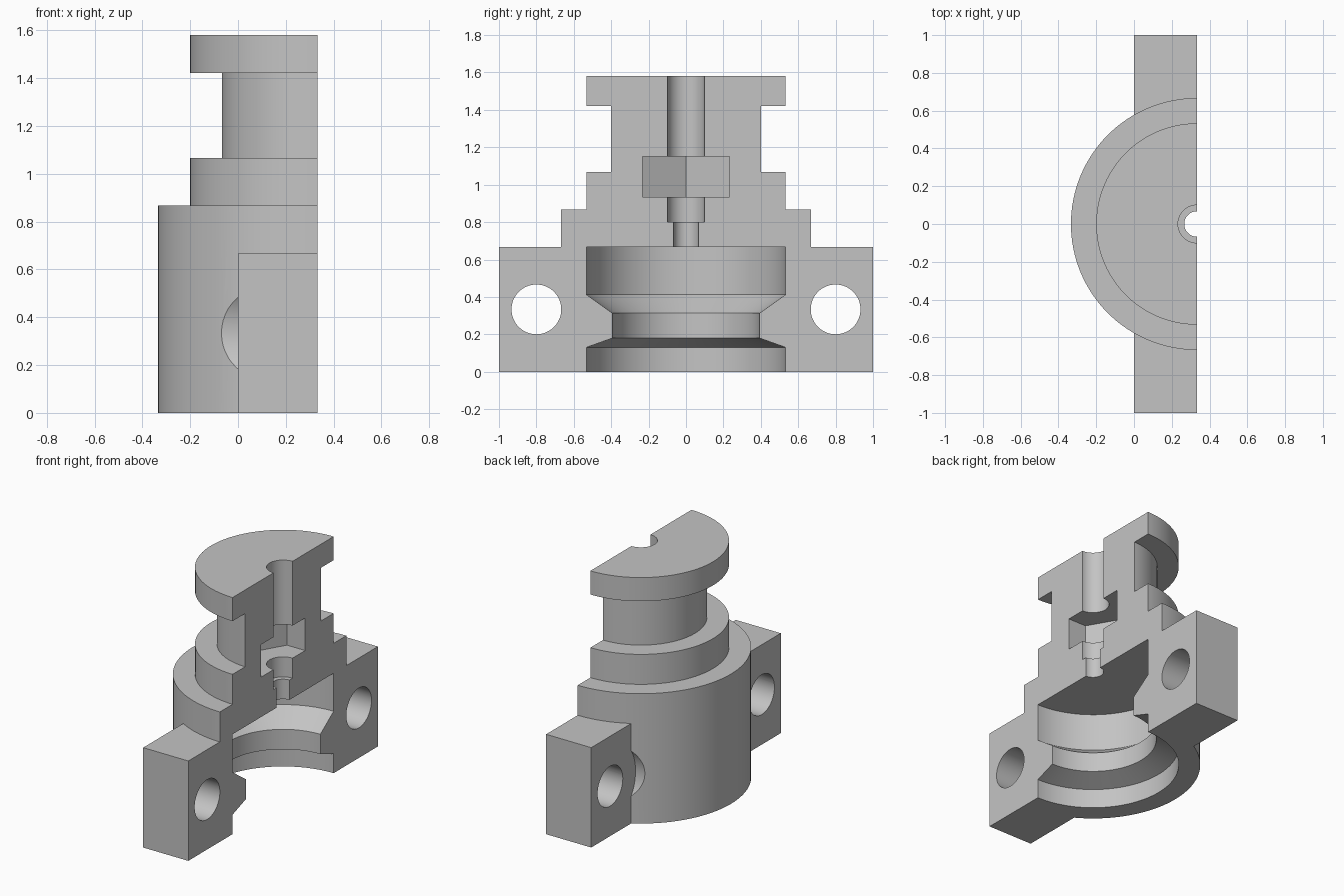
import bpy, bmesh, math
from mathutils import Matrix

if "Cube" in bpy.data.objects:
    bpy.data.objects.remove(bpy.data.objects["Cube"])

CUT = 0.333      # plane of the section, which also holds the turning axis
LUG_H = 0.667

steel = bpy.data.materials.new("plain_grey")
steel.use_nodes = True
grey = (0.55, 0.55, 0.55, 1)
steel.diffuse_color = grey
steel.node_tree.nodes["Principled BSDF"].inputs["Base Color"].default_value = grey


def make(name, bm):
    bmesh.ops.recalc_face_normals(bm, faces=bm.faces)
    mesh = bpy.data.meshes.new(name)
    bm.to_mesh(mesh)
    bm.free()
    mesh.materials.append(steel)
    ob = bpy.data.objects.new(name, mesh)
    bpy.context.collection.objects.link(ob)
    return ob


def half_turn(name, profile, steps=64):
    """Sweep a closed radius/height section half way round and cap both ends."""
    bm = bmesh.new()
    rings = []
    for i in range(steps + 1):
        a = math.pi * (0.5 + i / steps)
        rings.append([bm.verts.new((CUT + r * math.cos(a), r * math.sin(a), z))
                      for r, z in profile])
    n = len(profile)
    for a, b in zip(rings, rings[1:]):
        for j in range(n):
            k = (j + 1) % n
            bm.faces.new((a[j], a[k], b[k], b[j]))
    bm.faces.new(rings[0])
    bm.faces.new(rings[-1])
    return make(name, bm)


def box(name, lo, hi):
    bm = bmesh.new()
    bmesh.ops.create_cube(bm, size=1)
    for v in bm.verts:
        v.co = [l if c < 0 else h for c, l, h in zip(v.co, lo, hi)]
    return make(name, bm)


def prism(name, radius, sides, depth, matrix):
    bm = bmesh.new()
    bmesh.ops.create_cone(bm, cap_ends=True, segments=sides, radius1=radius,
                          radius2=radius, depth=depth, matrix=matrix)
    return make(name, bm)


def combine(target, tool, operation):
    mod = target.modifiers.new(tool.name, "BOOLEAN")
    mod.operation = operation
    mod.solver = "EXACT"
    mod.object = tool
    tool.hide_render = True
    bpy.context.view_layer.objects.active = target
    bpy.ops.object.modifier_apply(modifier=mod.name)
    bpy.data.objects.remove(tool)


# Turned body: stepped outside, then bore and grooved chamber
body = half_turn("sectioned_housing", [
    (0.667, 0), (0.667, 0.867), (0.533, 0.867), (0.533, 1.067),
    (0.4, 1.067), (0.4, 1.422), (0.533, 1.422), (0.533, 1.58),
    (0.1, 1.58), (0.1, 0.8), (0.067, 0.8), (0.067, LUG_H),
    (0.533, LUG_H), (0.533, 0.413), (0.393, 0.313), (0.393, 0.18),
    (0.533, 0.13), (0.533, 0)])

# Side lugs with bolt holes and spot faces behind them
turn_x = Matrix.Rotation(math.pi / 2, 4, "Y")
for side in (-1, 1):
    ys = sorted((side * 0.57, side))
    combine(body, box("lug", (0, ys[0], 0), (CUT, ys[1], LUG_H)), "UNION")
for side in (-1, 1):
    for name, radius, x0, x1 in (("bolt_hole", 0.133, -0.1, 0.5),
                                 ("spot_face", 0.268, -0.5, 0)):
        place = Matrix.Translation(((x0 + x1) / 2, side * 0.8, LUG_H / 2)) @ turn_x
        combine(body, prism(name, radius, 64, x1 - x0, place), "DIFFERENCE")

# Hexagonal nut pocket, one corner pointing into the body
corner = Matrix.Rotation(math.pi / 6, 4, "Z")
pocket = prism("nut_pocket", 0.269, 6, 0.217,
               Matrix.Translation((CUT, 0, 1.042)))
if max(v.co.y for v in pocket.data.vertices) > 0.25:
    pocket.data.transform(Matrix.Translation((CUT, 0, 0)) @ corner
                          @ Matrix.Translation((-CUT, 0, 0)))
combine(body, pocket, "DIFFERENCE")

# Smooth curved walls, crisp edges
bpy.ops.object.select_all(action="DESELECT")
body.select_set(True)
bpy.context.view_layer.objects.active = body
bpy.ops.object.shade_smooth_by_angle(angle=math.radians(15))
